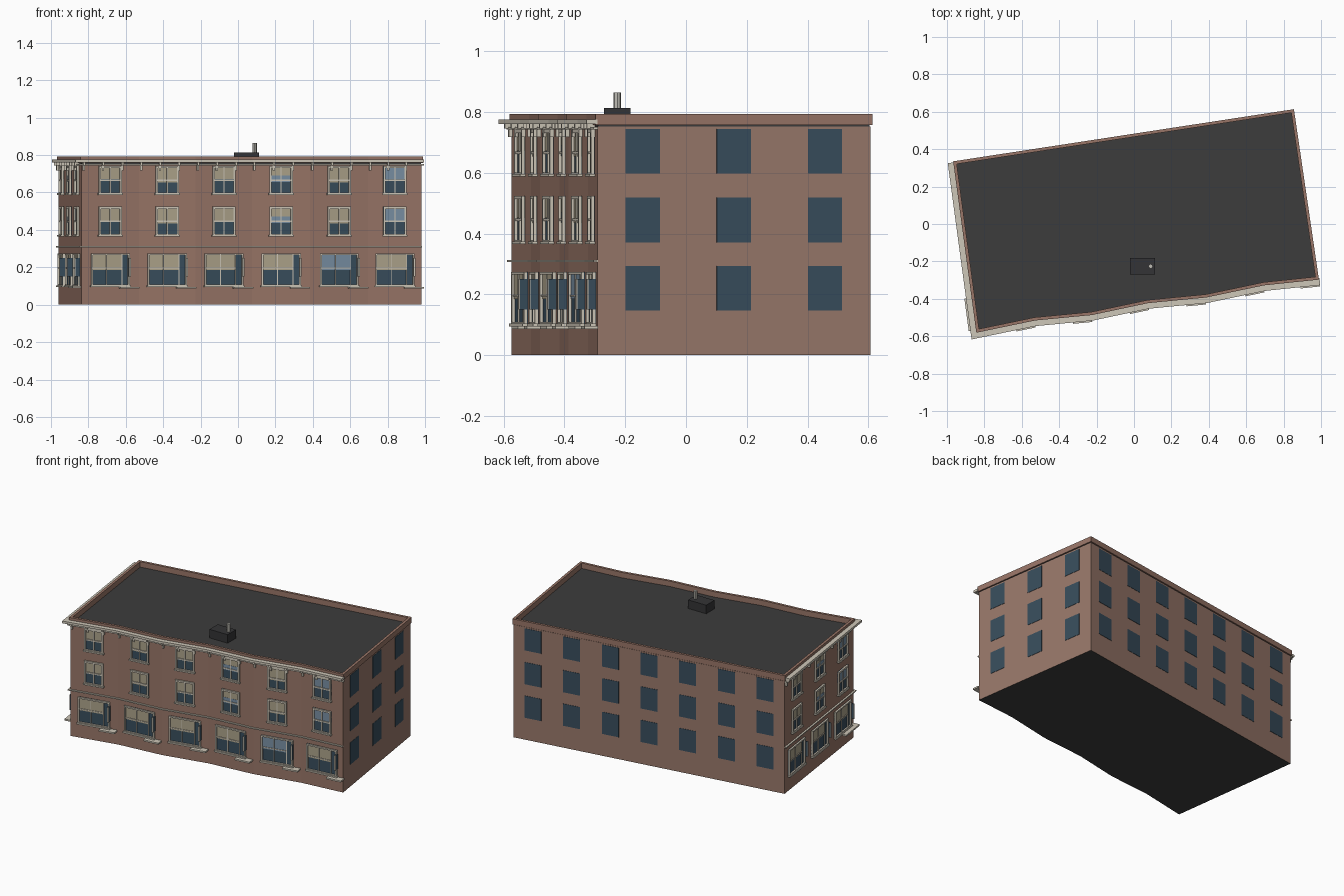
import bpy, bmesh, math
from mathutils import Vector

if "Cube" in bpy.data.objects:
    bpy.data.objects.remove(bpy.data.objects["Cube"])


def srgb(r, g, b):
    f = lambda c: c / 12.92 if c <= 0.04045 else ((c + 0.055) / 1.055) ** 2.4
    return (f(r / 255), f(g / 255), f(b / 255), 1)


COLOURS = {
    "brick": srgb(152, 120, 106),
    "facade_brick": srgb(152, 117, 103),
    "roof_tar": srgb(60, 60, 60),
    "plain_glass": srgb(56, 77, 92),
    "cream_trim": srgb(206, 199, 184),
    "blind_beige": srgb(172, 162, 138),
    "sky_glass": srgb(120, 143, 163),
    "vent_dark": srgb(52, 52, 54),
    "pipe_grey": srgb(192, 190, 182),
}
MATS = {}
for name, col in COLOURS.items():
    MATS[name] = bpy.data.materials.new(name)
    MATS[name].diffuse_color = col

PARTS = {}


def part(name, mat):
    """One bmesh per named part, with one colour."""
    if name not in PARTS:
        PARTS[name] = (bmesh.new(), mat)
    return PARTS[name][0]


def prism(bm, pts, z0, z1):
    """Vertical prism over a counter-clockwise outline."""
    lo = [bm.verts.new((p[0], p[1], z0)) for p in pts]
    hi = [bm.verts.new((p[0], p[1], z1)) for p in pts]
    n = len(pts)
    bm.faces.new(lo[::-1])
    bm.faces.new(hi)
    for i in range(n):
        j = (i + 1) % n
        bm.faces.new((lo[i], lo[j], hi[j], hi[i]))


def normal(a, b):
    d = (b - a).normalized()
    return Vector((d.y, -d.x))


def offset(pts, dist, closed):
    """Mitred outward offset of a path."""
    out, n = [], len(pts)
    for i, p in enumerate(pts):
        n1 = normal(pts[i - 1], p) if closed or i > 0 else normal(p, pts[1])
        n2 = normal(p, pts[(i + 1) % n]) if closed or i < n - 1 else n1
        out.append(p + (n1 + n2) * dist / (1 + n1.dot(n2)))
    return out


def band(bm, pts, d0, d1, z0, z1, closed=False):
    """Strip following a path between two offsets."""
    a, b = offset(pts, d0, closed), offset(pts, d1, closed)
    n = len(pts)
    rings = [[bm.verts.new((q.x, q.y, z)) for q in (a[i], b[i]) for z in (z0, z1)]
             for i in range(n)]
    for i in range(n if closed else n - 1):
        r, s = rings[i], rings[(i + 1) % n]
        for k, l in ((0, 1), (1, 3), (3, 2), (2, 0)):
            bm.faces.new((r[k], s[k], s[l], r[l]))
    if not closed:
        for r in (rings[0], rings[-1]):
            bm.faces.new((r[0], r[1], r[3], r[2]))


def wall_box(name, mat, wall, u0, u1, z0, z1, d0, d1):
    """Box placed on a wall: u along it, d outward from it."""
    a, b = wall
    t, n = (b - a).normalized(), normal(a, b)
    prism(part(name, mat), [a + t * u0 + n * d1, a + t * u1 + n * d1,
                            a + t * u1 + n * d0, a + t * u0 + n * d0], z0, z1)


def frame(name, wall, u0, u1, z0, z1, w, depth):
    """Four-piece casing around an opening."""
    for x0, x1, y0, y1 in ((u0, u0 + w, z0, z1), (u1 - w, u1, z0, z1),
                           (u0 + w, u1 - w, z0, z0 + w), (u0 + w, u1 - w, z1 - w, z1)):
        wall_box(name, "cream_trim", wall, x0, x1, y0, y1, -0.002, depth)


# Outline: folded front of six bays, then right, back and left walls
front = [Vector(p) for p in ((-0.838, -0.574), (-0.53, -0.51), (-0.227, -0.481),
                             (0.075, -0.417), (0.385, -0.387), (0.695, -0.322),
                             (0.982, -0.292))]
back_right, back_left = Vector((0.85, 0.607)), Vector((-0.96, 0.33))
outline = front + [back_right, back_left]
ROOF, TOP = 0.757, 0.793

# Body
prism(part("brick_body", "brick"), outline, 0, ROOF - 0.004)
prism(part("roof_deck", "roof_tar"), offset(outline, -0.003, True), ROOF - 0.004, ROOF)
prism(part("underside", "roof_tar"), offset(outline, -0.001, True), -0.0, 0.002)
band(part("parapet", "facade_brick"), outline, -0.011, 0.006, ROOF, TOP, True)

# Cornice and string course along the left and front walls
path = [back_left] + front
ext = path[:-1] + [path[-1] + (path[-1] - path[-2]).normalized() * 0.01]
band(part("cornice", "cream_trim"), ext, 0.0, 0.036, 0.761, 0.776)
band(part("cornice_moulding", "cream_trim"), ext, -0.002, 0.014, 0.743, 0.751)
band(part("string_course", "cream_trim"), path, -0.002, 0.012, 0.306, 0.313)


def upper_window(wall, c, z0, z1, col):
    w = 0.0625
    u0, u1 = c - w, c + w
    zm = (z0 + z1) / 2
    wall_box("window_glass", "plain_glass", wall, u0, u1, z0, z1, -0.002, 0.002)
    mat = "sky_glass" if col == 5 else "blind_beige"
    low = zm - (0.012 if col in (1, 4) else -0.005)
    wall_box("window_sky" if col == 5 else "window_blind", mat, wall,
             u0, u1, low, z1, -0.002, 0.004)
    if col == 3:
        wall_box("window_sky", "sky_glass", wall, u0, u1, zm - 0.01, zm + 0.025, -0.002, 0.005)
    frame("window_frames", wall, u0, u1, z0, z1, 0.011, 0.012)
    wall_box("window_bars", "cream_trim", wall, c - 0.003, c + 0.003, z0, z1, 0, 0.008)
    wall_box("window_bars", "cream_trim", wall, u0, u1, zm - 0.004, zm + 0.004, 0, 0.009)
    wall_box("window_sills", "cream_trim", wall, u0 - 0.005, u1 + 0.005,
             z0 - 0.003, z0 + 0.006, 0, 0.018)


def ground_window(wall, c, col):
    u0, u1, z0, z1 = c - 0.105, c + 0.105, 0.1, 0.274
    wall_box("window_glass", "plain_glass", wall, u0, u1, z0, z1, -0.002, 0.002)
    sky = col == 4
    wall_box("window_sky" if sky else "window_blind", "sky_glass" if sky else "blind_beige",
             wall, u0, u1 - 0.042, 0.185, z1, -0.002, 0.004)
    frame("window_frames", wall, u0, u1, z0, z1, 0.009, 0.012)
    for x in (c - 0.02, u1 - 0.042):
        wall_box("window_bars", "cream_trim", wall, x - 0.002, x + 0.002, z0, z1, 0, 0.008)
    wall_box("window_bars", "cream_trim", wall, u0, u1 - 0.042, 0.193, 0.198, 0, 0.008)
    wall_box("window_sills", "cream_trim", wall, u0 - 0.005, u1 + 0.005, 0.094, 0.104, 0, 0.018)
    # small side panel standing out from the right jamb
    wall_box("side_panels", "plain_glass", wall, u1 - 0.006, u1 + 0.002, 0.15, 0.25, 0, 0.026)
    wall_box("side_panel_edges", "cream_trim", wall, u1 - 0.007, u1 + 0.003, 0.15, 0.25, 0.026, 0.03)


def ornate_bay(wall, start, width, col):
    c = start + width / 2
    ground_window(wall, c, col)
    upper_window(wall, c, 0.368, 0.524, col)
    upper_window(wall, c, 0.59, 0.742, col)
    # cornice brackets
    for k in range(3):
        u = start + width * (k + 0.06) / 3
        wall_box("cornice_brackets", "cream_trim", wall, u, u + 0.011, 0.718, 0.745, -0.001, 0.013)
        wall_box("cornice_brackets", "cream_trim", wall, u, u + 0.011, 0.745, 0.762, -0.001, 0.026)


# Front bays with entry ledges
for i in range(6):
    wall = (front[i], front[i + 1])
    length = (wall[1] - wall[0]).length
    ornate_bay(wall, 0, length, i)
    c = length / 2 + 0.1
    wall_box("ledges", "cream_trim", wall, c - 0.052, c + 0.052, 0.086, 0.096, -0.001, 0.043)

# Left wall bays
left = (back_left, front[0])
bay = (left[1] - left[0]).length / 3
for i in range(3):
    ornate_bay(left, i * bay, bay, (0, 3, 5)[i])
wall_box("ledges", "cream_trim", left, 0.73, 0.905, 0.09, 0.1, -0.001, 0.045)

# Plain windows on the right and back walls
for wall, n in (((front[-1], back_right), 3), ((back_right, back_left), 7)):
    step = (wall[1] - wall[0]).length / n
    for i in range(n):
        for z0 in (0.147, 0.371, 0.597):
            c = (i + 0.5) * step
            wall_box("plain_windows", "plain_glass", wall, c - 0.057, c + 0.057,
                     z0, z0 + 0.147, -0.002, 0.002)

# Roof vent and pipe
prism(part("roof_vent", "vent_dark"),
      [(-0.022, -0.27), (0.112, -0.27), (0.112, -0.182), (-0.022, -0.182)], ROOF - 0.002, 0.814)
prism(part("vent_pipe", "pipe_grey"),
      [(0.089 + 0.012 * math.cos(k * math.pi / 4), -0.226 + 0.012 * math.sin(k * math.pi / 4))
       for k in range(8)], 0.81, 0.864)

for name, (bm, mat) in PARTS.items():
    bmesh.ops.recalc_face_normals(bm, faces=bm.faces)
    me = bpy.data.meshes.new(name)
    bm.to_mesh(me)
    bm.free()
    me.materials.append(MATS[mat])
    if name == "brick_body":  # front and left walls use the facade brick
        me.materials.append(MATS["facade_brick"])
        for f in me.polygons:
            if f.normal.y < -0.5 or f.normal.x < -0.5:
                f.material_index = 1
            elif f.normal.z < -0.5:
                f.material_index = 0
    bpy.context.collection.objects.link(bpy.data.objects.new(name, me))

# The underside of the body takes the dark tar colour
body = bpy.data.objects["brick_body"].data
body.materials.append(MATS["roof_tar"])
for f in body.polygons:
    if f.normal.z < -0.5:
        f.material_index = 2
bpy.data.objects.remove(bpy.data.objects["underside"])

for m in bpy.data.materials:
    if m.users and not m.is_grease_pencil:
        m.use_nodes = True
        m.node_tree.nodes["Principled BSDF"].inputs["Base Color"].default_value = m.diffuse_color
